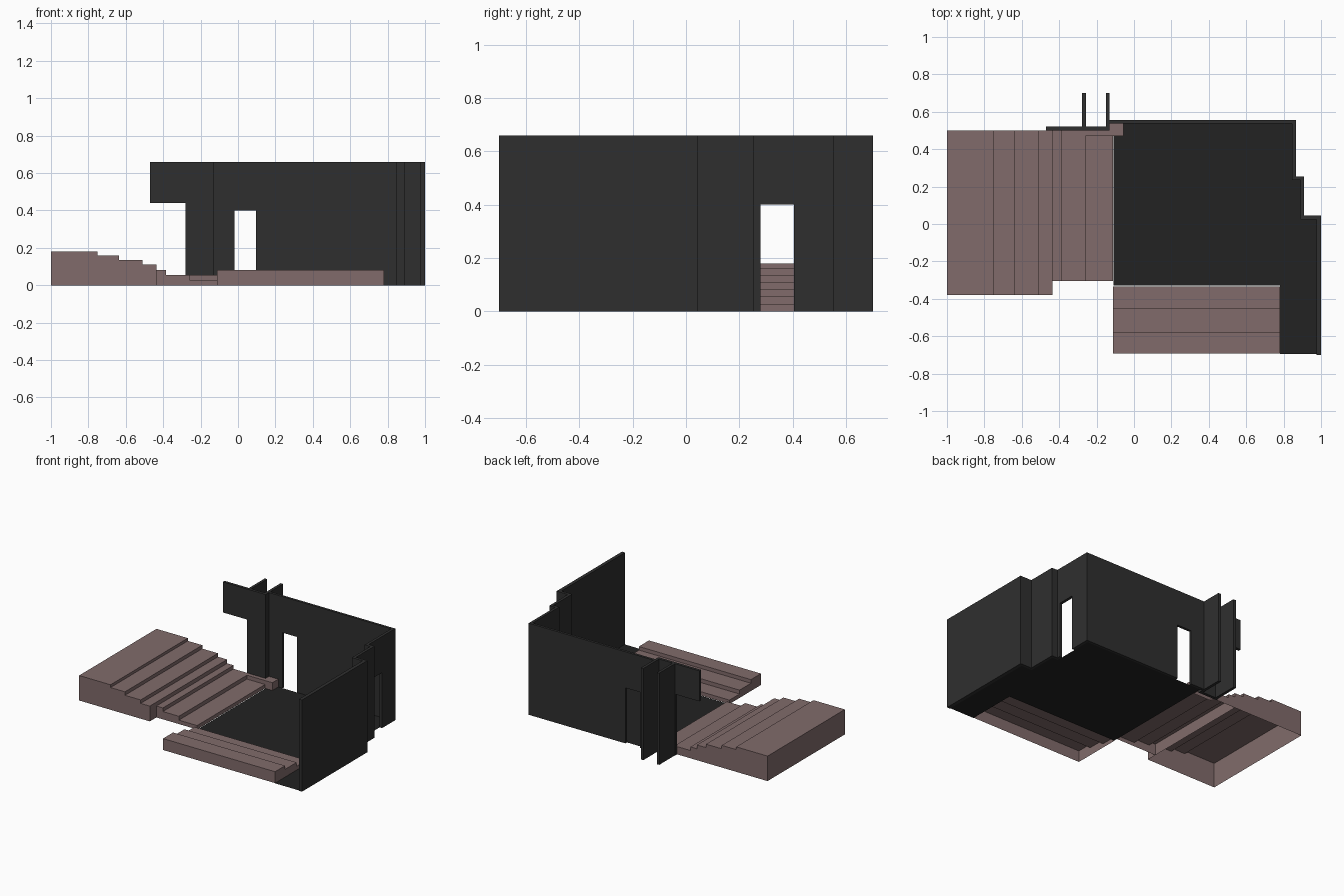
import bpy, bmesh

if "Cube" in bpy.data.objects:
    bpy.data.objects.remove(bpy.data.objects["Cube"])

H = 0.66  # wall height


def material(name, rgb):
    m = bpy.data.materials.new(name)
    m.diffuse_color = (*rgb, 1)
    m.use_nodes = True
    m.node_tree.nodes["Principled BSDF"].inputs["Base Color"].default_value = m.diffuse_color
    return m


DARK = material("charcoal", (0.028, 0.028, 0.028))
BLACK = material("floor_black", (0.016, 0.016, 0.016))
BROWN = material("dusty_brown", (0.22, 0.148, 0.146))


def prism(name, pts, axis, a, b, mat, open_bottom=False):
    """Extrude a 2D outline from a to b along axis (outline in the other two axes)."""
    place = {"x": lambda u, v, w: (w, u, v),
             "y": lambda u, v, w: (u, w, v),
             "z": lambda u, v, w: (u, v, w)}[axis]
    bm = bmesh.new()
    lo = [bm.verts.new(place(u, v, a)) for u, v in pts]
    hi = [bm.verts.new(place(u, v, b)) for u, v in pts]
    bm.faces.new(lo)
    bm.faces.new(hi)
    for i in range(len(pts)):
        j = (i + 1) % len(pts)
        bm.faces.new((lo[i], lo[j], hi[j], hi[i]))
    bmesh.ops.recalc_face_normals(bm, faces=bm.faces)
    if open_bottom:
        under = [f for f in bm.faces if all(v.co.z < 1e-5 for v in f.verts)]
        bmesh.ops.delete(bm, geom=under, context="FACES")
    return finish(name, bm, mat)


def finish(name, bm, mat):
    me = bpy.data.meshes.new(name)
    bm.to_mesh(me)
    bm.free()
    me.materials.append(mat)
    ob = bpy.data.objects.new(name, me)
    bpy.context.collection.objects.link(ob)
    return ob


def rect(x0, x1, y0, y1):
    return [(x0, y0), (x1, y0), (x1, y1), (x0, y1)]


def wall_with_door(u0, u1, d0, d1, top=0.40):
    return [(u0, 0), (d0, 0), (d0, top), (d1, top), (d1, 0), (u1, 0), (u1, H), (u0, H)]


def stair(edges, heights):
    """Stepped profile: heights[i] spans edges[i]..edges[i+1]."""
    pts = [(edges[0], 0)]
    for i, h in enumerate(heights):
        pts += [(edges[i], h), (edges[i + 1], h)]
    return pts + [(edges[-1], 0)]


# Sunken floor, a single sheet fitted inside the walls and around the front steps
bm = bmesh.new()
outline = [(-0.11, -0.33), (0.78, -0.33), (0.78, -0.695), (0.975, -0.695), (0.975, 0.025),
           (0.89, 0.025), (0.89, 0.235), (0.845, 0.235), (0.845, 0.537), (-0.11, 0.537)]
bm.faces.new([bm.verts.new((x, y, 0)) for x, y in outline])
finish("floor", bm, BLACK)

# Walls with doorways
prism("back_wall", wall_with_door(-0.13, 0.865, -0.02, 0.095), "y", 0.537, 0.555, DARK)
prism("side_wall_door", wall_with_door(0.255, 0.537, 0.28, 0.405), "x", 0.845, 0.865, DARK)
prism("side_wall_stepped",
      [(0.845, 0.255), (0.91, 0.255), (0.91, 0.045), (1.0, 0.045), (1.0, -0.70),
       (0.975, -0.70), (0.975, 0.025), (0.89, 0.025), (0.89, 0.235), (0.845, 0.235)],
      "z", 0, H, DARK)

# Entry pier with overhanging lintel, and two fins behind it
prism("pier_and_lintel",
      [(-0.28, 0), (-0.13, 0), (-0.13, H), (-0.47, H), (-0.47, 0.44), (-0.28, 0.44)],
      "y", 0.50, 0.52, DARK)
for i, x in enumerate((-0.277, -0.15)):
    prism(f"fin_{i + 1}", rect(x, x + 0.02, 0.52, 0.70), "z", 0, H, DARK)

# Left stairs: wide upper flight and narrower lower flight, hollow underneath
prism("upper_stairs", stair([-1, -0.75, -0.635, -0.51, -0.437], [0.18, 0.16, 0.135, 0.11]),
      "y", -0.38, 0.50, BROWN, True)
prism("lower_stairs", stair([-0.437, -0.385, -0.258, -0.113], [0.082, 0.056, 0.028]),
      "y", -0.305, 0.50, BROWN, True)

# Small ledge at the foot of the pier
prism("ledge", [(-0.258, 0.47), (-0.055, 0.47), (-0.055, 0.537), (-0.13, 0.537),
                (-0.13, 0.499), (-0.258, 0.499)], "z", 0, 0.056, BROWN, True)

# Front steps descending into the room
prism("front_steps", stair([-0.692, -0.578, -0.448, -0.333], [0.082, 0.056, 0.028]),
      "x", -0.113, 0.78, BROWN, True)
